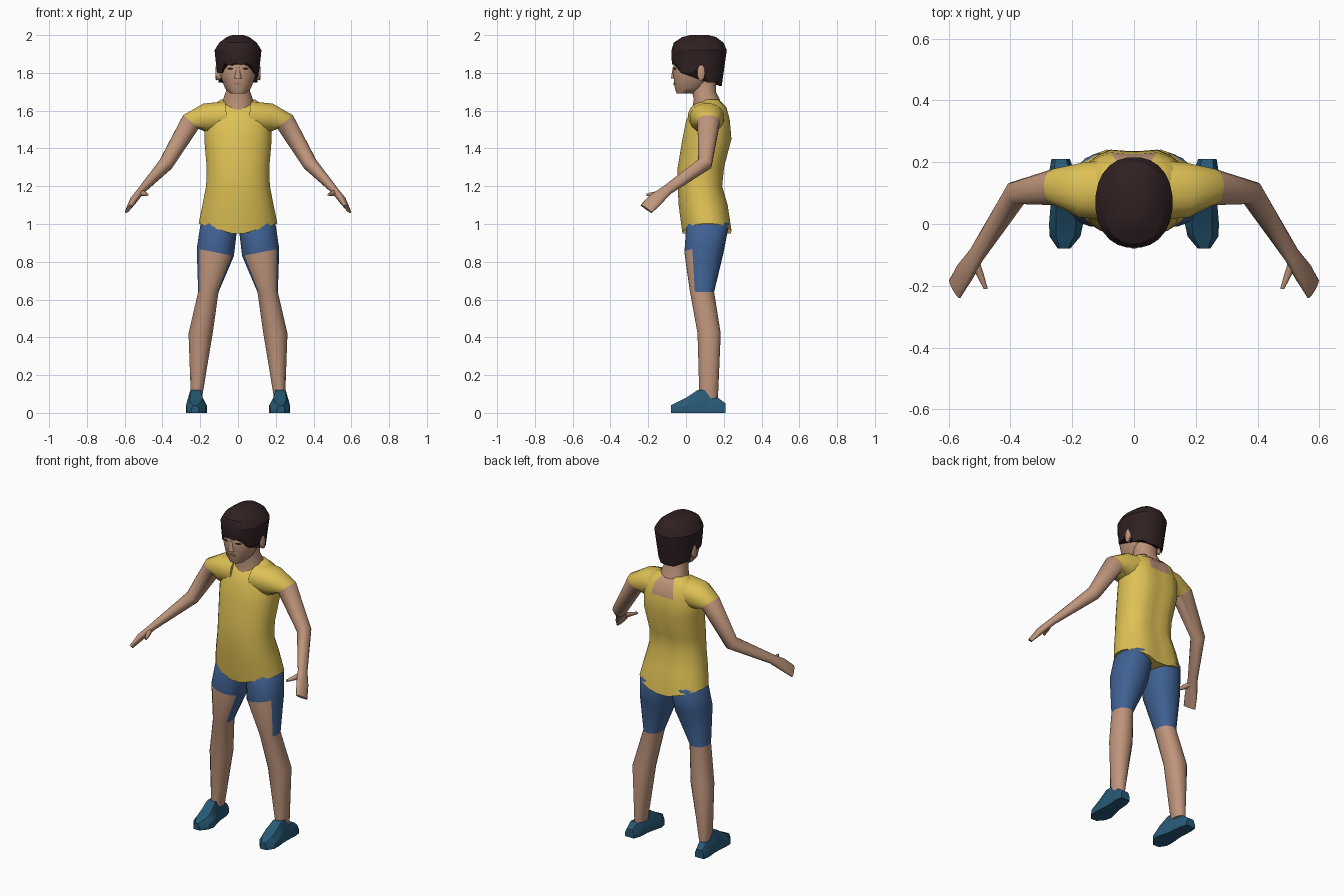
import bpy, bmesh, math
from mathutils import Vector

if "Cube" in bpy.data.objects:
    bpy.data.objects.remove(bpy.data.objects["Cube"])


def material(name, red, green, blue):
    colour = (red, green, blue, 1)
    mat = bpy.data.materials.new(name)
    mat.use_nodes = True
    mat.diffuse_color = colour
    mat.node_tree.nodes["Principled BSDF"].inputs["Base Color"].default_value = colour
    return mat


skin = material("skin", .52, .3, .2)
yellow = material("shirt yellow", .73, .53, .09)
blue = material("shorts blue", .05, .12, .29)
teal = material("shoe teal", .02, .1, .18)
brown = material("hair brown", .03, .015, .016)
pink = material("lip pink", .36, .16, .13)


def loft(name, rings, materials, rule=None, angle=50, side=1):
    """Skin a list of point rings; rule(ring index, face centre) picks the material."""
    bm = bmesh.new()
    rows = [[bm.verts.new((point.x * side, point.y, point.z)) for point in ring]
            for ring in rings]
    for index, (lower, upper) in enumerate(zip(rows, rows[1:])):
        for here in range(len(lower)):
            before = here - 1
            face = bm.faces.new((lower[before], lower[here], upper[here], upper[before]))
            if rule:
                face.material_index = rule(index, face.calc_center_median())
    for index in (0, len(rows) - 1):
        face = bm.faces.new(rows[index])
        if rule:
            face.material_index = rule(index, face.calc_center_median())
    bmesh.ops.recalc_face_normals(bm, faces=bm.faces)
    mesh = bpy.data.meshes.new(name)
    bm.to_mesh(mesh)
    bm.free()
    for mat in materials:
        mesh.materials.append(mat)
    part = bpy.data.objects.new(name, mesh)
    bpy.context.collection.objects.link(part)
    bpy.ops.object.select_all(action="DESELECT")
    part.select_set(True)
    bpy.context.view_layer.objects.active = part
    bpy.ops.object.shade_smooth_by_angle(angle=math.radians(angle))


def oval(centre, across, along, count=16, power=2.2):
    """Slightly squared oval ring with two half axes."""
    def soft(value):
        return math.copysign(abs(value) ** (2 / power), value)
    turns = [math.tau * (step + .5) / count for step in range(count)]
    return [Vector(centre) + Vector(across) * soft(math.cos(turn))
            + Vector(along) * soft(math.sin(turn)) for turn in turns]


def level(height, width, front, back, x=0, tilt=0, count=16):
    """Flat oval ring from its half width and its front and back limits."""
    return oval((x, (front + back) / 2, height), (width, 0, tilt),
                (0, (back - front) / 2, 0), count)


# Shirt body with a pointed hem, a spine groove and a bare patch at the nape
torso = [(1, .21, -.02, .25), (1.1, .19, -.04, .23), (1.2, .17, -.045, .2),
         (1.3, .167, -.045, .21), (1.45, .18, -.02, .25), (1.55, .18, 0, .24),
         (1.62, .15, .04, .22), (1.66, .09, .09, .18)]
rings = [level(*section, count=24) for section in torso]
for point in rings[0]:
    point.z -= .06 - .3 * abs(point.x)
for ring in rings:
    for point in ring:
        if point.y > .15 and abs(point.x) < .04:
            point.y -= .012


def nape_rule(index, centre):
    return int(centre.z > 1.57 and centre.y > .15 and abs(centre.x) < .05)


loft("shirt", rings, [yellow, skin], nape_rule)

# Neck, head and nose
loft("neck", [level(1.6, .08, .03, .19), level(1.66, .08, .04, .18),
              level(1.7, .066, .03, .16), level(1.76, .066, .03, .16)], [skin])
skull = [(1.69, .04, -.05, .05), (1.72, .07, -.06, .1), (1.8, .1, -.07, .17),
         (1.86, .107, -.066, .18), (1.93, .09, -.04, .17)]
loft("head", [level(*section, count=20) for section in skull], [skin])
loft("nose", [level(1.77, .02, -.08, -.04), level(1.83, .01, -.07, -.04)], [skin])


# Hair cap with a fringe, sideburns, ear notches and a long nape
def hair_edge(point, step):
    if point.y < -.03:
        return 1.84 + .01 * (step % 2)
    if point.y < .045:
        return 1.8
    if point.y < .1:
        return 1.83
    return 1.73 if abs(point.x) < .06 else 1.75


cap = [(1.8, .11, -.073, .19), (1.87, .12, -.077, .21), (1.92, .125, -.078, .217),
       (1.96, .1, -.066, .2), (1.99, .06, -.02, .16), (2, .03, .02, .12)]
rings = [level(*section, count=24) for section in cap]
for step, point in enumerate(rings[0]):
    point.z = hair_edge(point, step)
loft("hair", rings, [brown], angle=22)


# Thin plates for the eyes and mouth
def plate(name, centre, width, height, turn, mat):
    across = Vector((math.cos(turn), math.sin(turn), 0))
    inward = Vector((-across.y, across.x, 0)) * .008
    outline = oval(centre, across * width, (0, 0, height))
    loft(name, [outline, [point + inward for point in outline]], [mat])


plate("mouth", (0, -.066, 1.742), .024, .006, 0, pink)

# Arm from inside the shoulder to the fingertips: centre, thickness, width
arm = [((.06, .11, 1.57), .08, .1), ((.17, .11, 1.56), .08, .09),
       ((.25, .12, 1.54), .055, .06), ((.38, .1, 1.32), .04, .04),
       ((.51, -.1, 1.18), .02, .03), ((.55, -.16, 1.13), .02, .04),
       ((.58, -.21, 1.08), .01, .04)]
palm = Vector((.4, .8, -.5))
arm_rings = []
for index, (centre, thickness, width) in enumerate(arm):
    before, after = arm[max(index - 1, 0)], arm[min(index + 1, len(arm) - 1)]
    path = (Vector(after[0]) - Vector(before[0])).normalized()
    broad = palm if index > 3 else Vector((0, 1, 0))
    broad = (broad - path * broad.dot(path)).normalized()
    arm_rings.append(oval(centre, broad.cross(path) * thickness, broad * width))


def sleeve_rule(index, centre):
    return int(index > 1)


# Leg sections: height, half width, front, back, centre, tilt of the hem
leg = [(1.02, .09, .01, .22, .09), (1, .1, 0, .23, .1), (.85, .1, -.01, .2, .12, .02),
       (.64, .055, .02, .15, .157), (.42, .065, .06, .185, .198),
       (.08, .03, .07, .17, .22)]
leg_rings = [level(*section) for section in leg]


def shorts_rule(index, centre):
    longer_behind = index == 2 and centre.y > .045
    return 0 if index < 2 or longer_behind else 1


# Shoe sections from toe to heel: distance, half width, height
shoe = [(-.08, .02, .04), (-.04, .05, .06), (0, .055, .08), (.06, .045, .12),
        (.1, .04, .12), (.13, .04, .08), (.17, .04, .08), (.21, .03, .05)]


def shoe_ring(y, width, height):
    middle = .22 + abs(y) / 12
    half = [(width, 0), (width, height / 2), (width * .6, height)]
    return ([Vector((middle + x, y, z)) for x, z in half]
            + [Vector((middle - x, y, z)) for x, z in reversed(half)])


def ball(centre, size, count=8):
    return oval(centre, (size, 0, 0), (0, 0, size), count)


def ear_ring(x, size):
    return oval((x, .08, 1.8), (0, size / 2, 0), (0, 0, size))


for label, side in (("left", 1), ("right", -1)):
    loft(label + "_arm", arm_rings, [yellow, skin], sleeve_rule, side=side)
    loft(label + "_thumb", [ball((.52, -.11, 1.17), .018), ball((.5, -.16, 1.16), .014),
                            ball((.48, -.21, 1.155), .007)], [skin], side=side)
    loft(label + "_leg", leg_rings, [blue, skin], shorts_rule, side=side)
    loft(label + "_shoe", [shoe_ring(*section) for section in shoe], [teal],
         angle=25, side=side)
    loft(label + "_ear", [ear_ring(.09, .036), ear_ring(.115, .04), ear_ring(.12, .03)],
         [skin], side=side)
    plate(label + "_eye", (side * .042, -.061, 1.822), .016, .006, side * .35, brown)
